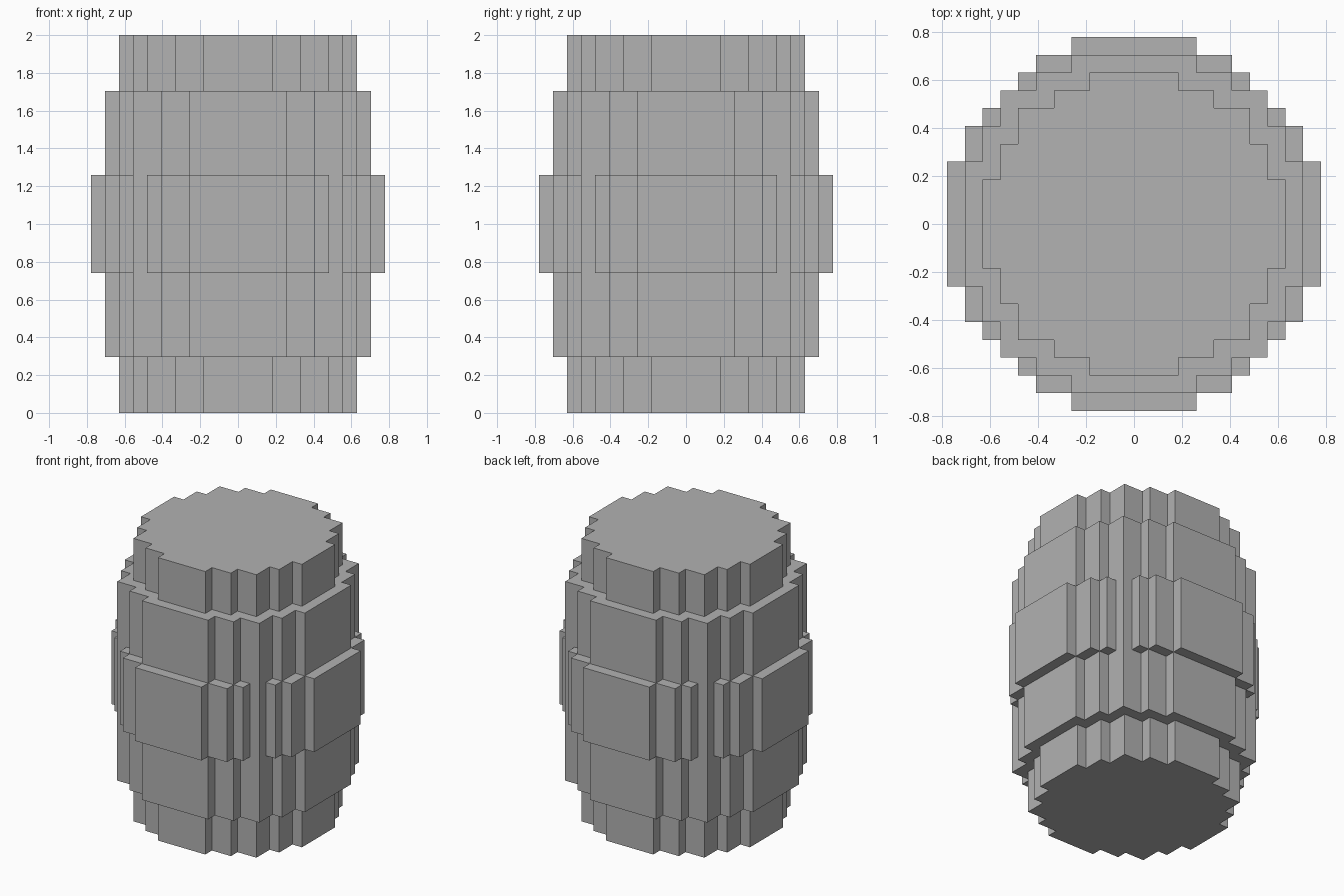
import bpy
import bmesh

if "Cube" in bpy.data.objects:
    bpy.data.objects.remove(bpy.data.objects["Cube"], do_unlink=True)

CELL = 2 / 27  # one block of the stepped barrel

grey = bpy.data.materials.new("plain grey")
grey.use_nodes = True
colour = (0.445, 0.445, 0.445, 1)
grey.diffuse_color = colour
grey.node_tree.nodes["Principled BSDF"].inputs["Base Color"].default_value = colour


def stepped_outline(steps):
    """Closed staircase outline from the outer corners of one quarter."""
    quarter = []
    for i, (x, y) in enumerate(steps):
        quarter.append((x, y))
        if i + 1 < len(steps):
            quarter.append((x, steps[i + 1][1]))
    # Walk clockwise, turning the quarter by 90 degrees each time
    outline = []
    for turn in range(4):
        outline += quarter
        quarter = [(y, -x) for x, y in quarter]
    return outline


def stepped_prism(name, steps, bottom, top):
    bm = bmesh.new()
    verts = [bm.verts.new((x * CELL, y * CELL, bottom * CELL))
             for x, y in stepped_outline(steps)]
    base = bm.faces.new(verts)
    lid = bmesh.ops.extrude_face_region(bm, geom=[base])["geom"]
    bmesh.ops.translate(bm, vec=(0, 0, (top - bottom) * CELL),
                        verts=[v for v in lid if isinstance(v, bmesh.types.BMVert)])
    bmesh.ops.recalc_face_normals(bm, faces=bm.faces)
    mesh = bpy.data.meshes.new(name)
    bm.to_mesh(mesh)
    bm.free()
    mesh.materials.append(grey)
    obj = bpy.data.objects.new(name, mesh)
    bpy.context.collection.objects.link(obj)
    return obj


# Narrow core that shows as both barrel ends
stepped_prism("barrel_core",
              [(2.5, 8.5), (4.5, 7.5), (6.5, 6.5), (7.5, 4.5), (8.5, 2.5)], 0, 27)

# Wider body
stepped_prism("barrel_body",
              [(3.5, 9.5), (5.5, 8.5), (7.5, 7.5), (8.5, 5.5), (9.5, 3.5)], 4, 23)

# Raised middle panels, broken at the four diagonal corners
stepped_prism("middle_panels",
              [(3.5, 10.5), (5.5, 9.5), (6.5, 8.5), (8.5, 6.5), (9.5, 5.5), (10.5, 3.5)],
              10, 17)
